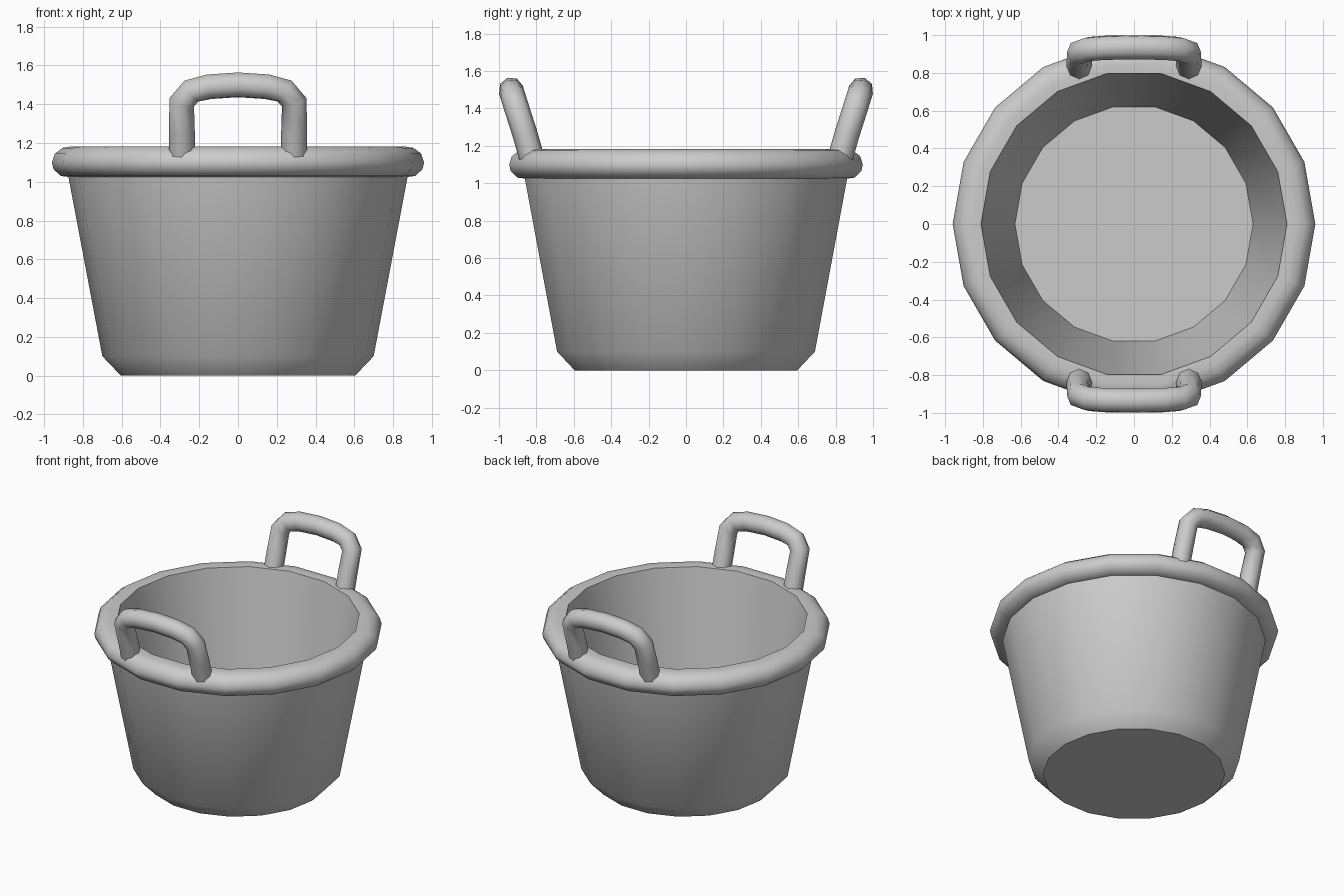
import bpy, bmesh, math

if "Cube" in bpy.data.objects:
    bpy.data.objects.remove(bpy.data.objects["Cube"])

SIDES = 18


def smooth(obj, angle):
    bpy.ops.object.select_all(action='DESELECT')
    obj.select_set(True)
    bpy.context.view_layer.objects.active = obj
    bpy.ops.object.shade_smooth_by_angle(angle=math.radians(angle))


def lathe(name, profile):
    """Revolve a (radius, z) profile around z and cap both ends."""
    bm = bmesh.new()
    rings = []
    for r, z in profile:
        rings.append([bm.verts.new((r * math.cos(a), r * math.sin(a), z))
                      for a in (2 * math.pi * i / SIDES for i in range(SIDES))])
    for lo, hi in zip(rings, rings[1:]):
        for i in range(SIDES):
            j = (i + 1) % SIDES
            bm.faces.new((lo[i], lo[j], hi[j], hi[i]))
    bm.faces.new(rings[0][::-1])
    bm.faces.new(rings[-1])
    bmesh.ops.recalc_face_normals(bm, faces=bm.faces)
    me = bpy.data.meshes.new(name)
    bm.to_mesh(me)
    bm.free()
    obj = bpy.data.objects.new(name, me)
    bpy.context.collection.objects.link(obj)
    smooth(obj, 40)
    return obj


def tube(name, points, radius):
    """Round tube along a polyline, converted to a mesh."""
    cu = bpy.data.curves.new(name, 'CURVE')
    cu.dimensions = '3D'
    cu.bevel_depth = radius
    cu.bevel_resolution = 2
    cu.use_fill_caps = True
    sp = cu.splines.new('POLY')
    sp.points.add(len(points) - 1)
    for p, co in zip(sp.points, points):
        p.co = (*co, 1)
    obj = bpy.data.objects.new(name, cu)
    bpy.context.collection.objects.link(obj)
    bpy.ops.object.select_all(action='DESELECT')
    obj.select_set(True)
    bpy.context.view_layer.objects.active = obj
    bpy.ops.object.convert(target='MESH')
    smooth(bpy.context.object, 50)


# Bucket: chamfered base, flared wall, rolled rim, inner wall and floor
lathe("bucket", [(0.605, 0), (0.70, 0.10), (0.875, 1.025),
                 (0.915, 1.03), (0.952, 1.065), (0.96, 1.10),
                 (0.945, 1.145), (0.905, 1.175), (0.86, 1.182),
                 (0.81, 1.18), (0.63, 0.10)])

# Two upright loop handles leaning outward, front and back
half = [(0.29, 0.82, 1.12), (0.29, 0.86, 1.26), (0.29, 0.908, 1.41),
        (0.24, 0.926, 1.468), (0.15, 0.933, 1.49), (0, 0.935, 1.50)]
arch = half + [(-x, y, z) for x, y, z in half[-2::-1]]
for name, s in (("front_handle", -1), ("back_handle", 1)):
    tube(name, [(x, s * y, z) for x, y, z in arch], 0.067)
